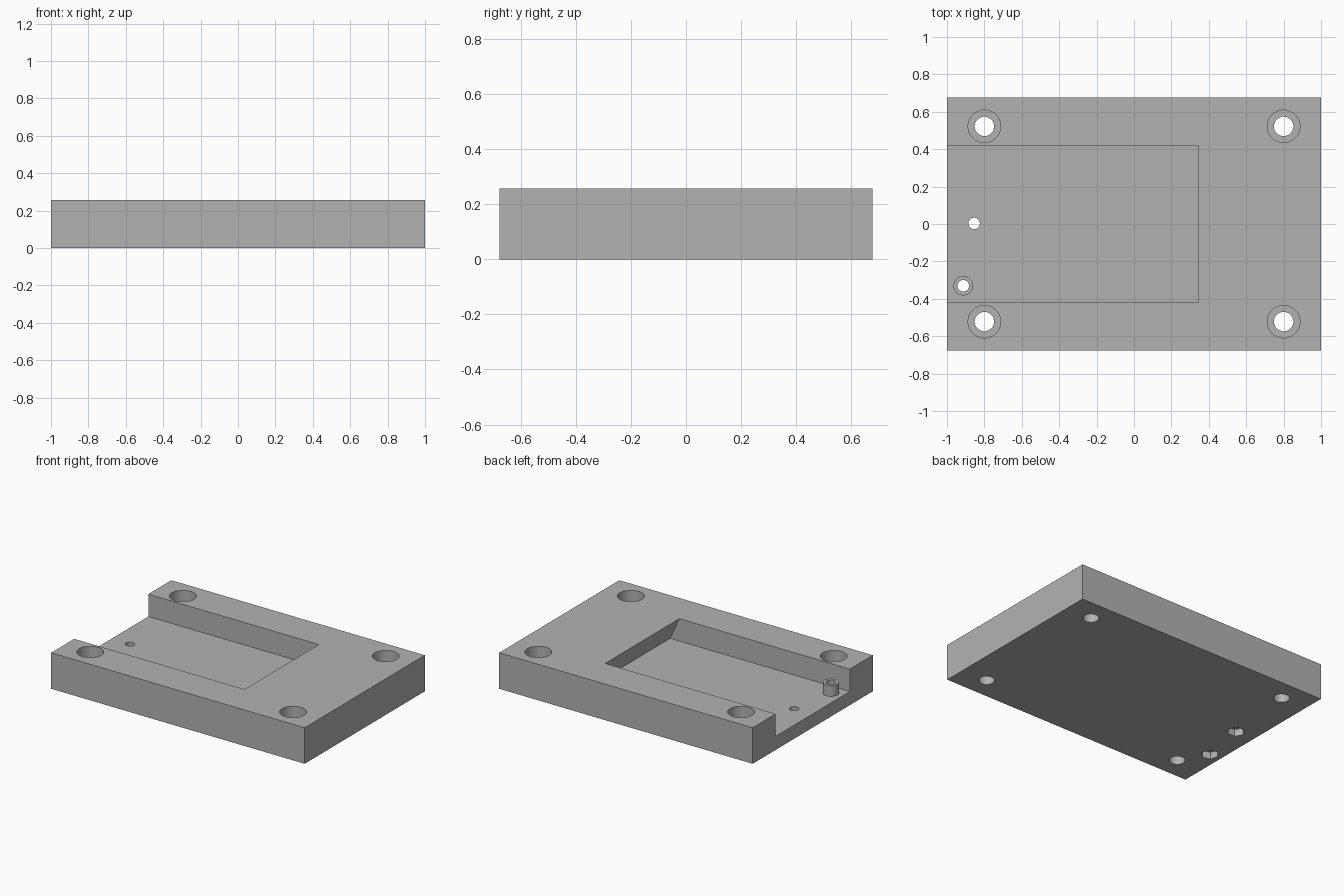
import bpy
import bmesh
from math import radians
from mathutils import Matrix, Vector

cube = bpy.data.objects.get("Cube")
if cube:
    bpy.data.objects.remove(cube, do_unlink=True)

HEIGHT, HALF_Y = 0.257, 0.677
FLOOR = 0.097

gray = bpy.data.materials.new("plain_gray")
gray.use_nodes = True
gray.diffuse_color = (0.45, 0.45, 0.45, 1)
gray.node_tree.nodes["Principled BSDF"].inputs["Base Color"].default_value = gray.diffuse_color


def add_object(name, bm):
    mesh = bpy.data.meshes.new(name)
    bmesh.ops.recalc_face_normals(bm, faces=bm.faces)
    bm.to_mesh(mesh)
    bm.free()
    mesh.materials.append(gray)
    obj = bpy.data.objects.new(name, mesh)
    bpy.context.collection.objects.link(obj)
    return obj


def box(name, low, high, turn=0, origin=(0, 0, 0)):
    low, high = Vector(low), Vector(high)
    bm = bmesh.new()
    bmesh.ops.create_cube(bm, size=1)
    bm.transform(Matrix.Translation(origin) @ Matrix.Rotation(radians(turn), 4, "Z")
                 @ Matrix.Translation((low + high) / 2) @ Matrix.Diagonal((*(high - low), 1)))
    return add_object(name, bm)


def cylinder(name, x, y, radius, bottom, top, sides=48, turn=0):
    bm = bmesh.new()
    bmesh.ops.create_cone(bm, cap_ends=True, segments=sides, radius1=radius,
                          radius2=radius, depth=top - bottom)
    bm.transform(Matrix.Translation((x, y, (bottom + top) / 2)) @ Matrix.Rotation(radians(turn), 4, "Z"))
    return add_object(name, bm)


def prism(name, profile, half_width):
    # Side profile in x and z, extruded along y
    bm = bmesh.new()
    face = bm.faces.new([bm.verts.new((x, -half_width, z)) for x, z in profile])
    result = bmesh.ops.extrude_face_region(bm, geom=[face])
    verts = [v for v in result["geom"] if isinstance(v, bmesh.types.BMVert)]
    bmesh.ops.translate(bm, verts=verts, vec=(0, 2 * half_width, 0))
    return add_object(name, bm)


def combine(target, tool, operation="DIFFERENCE"):
    tool.hide_render = True
    mod = target.modifiers.new(tool.name, "BOOLEAN")
    mod.operation, mod.object, mod.solver = operation, tool, "EXACT"
    bpy.context.view_layer.objects.active = target
    bpy.ops.object.modifier_apply(modifier=mod.name)
    bpy.data.objects.remove(tool, do_unlink=True)


# Base plate with an open-ended pocket whose inner end is undercut
plate = box("base_plate", (-1, -HALF_Y, 0), (1, HALF_Y, HEIGHT))
pocket = [(-1.2, FLOOR), (0.418, FLOOR), (0.345, HEIGHT), (0.345, 0.4), (-1.2, 0.4)]
combine(plate, prism("pocket_cutter", pocket, 0.418))

# Small boss with one side sliced flat, opening its bore
bx, by = -0.913, -0.33
boss = cylinder("boss", bx, by, 0.052, FLOOR - 0.02, 0.175)
combine(boss, box("boss_slice", (0.023, -0.1, FLOOR), (0.1, 0.1, 0.3), 135, (bx, by, 0)))
combine(plate, boss, "UNION")

# Counterbored corner holes
for x in (-0.8, 0.8):
    for y in (-0.522, 0.522):
        combine(plate, cylinder("corner_hole", x, y, 0.052, -0.1, 0.4))
        combine(plate, cylinder("counterbore", x, y, 0.087, HEIGHT - 0.11, 0.4))

# Pocket screw holes with hexagonal nut recesses underneath
for x, y, turn in ((-0.855, 0.003, 30), (bx, by, 15)):
    combine(plate, cylinder("screw_hole", x, y, 0.031, -0.1, 0.4))
    combine(plate, cylinder("nut_recess", x, y, 0.058, -0.1, 0.05, 6, turn))

# Smooth bores, crisp edges
bpy.ops.object.select_all(action="DESELECT")
plate.select_set(True)
bpy.context.view_layer.objects.active = plate
bpy.ops.object.shade_smooth_by_angle(angle=radians(30))
